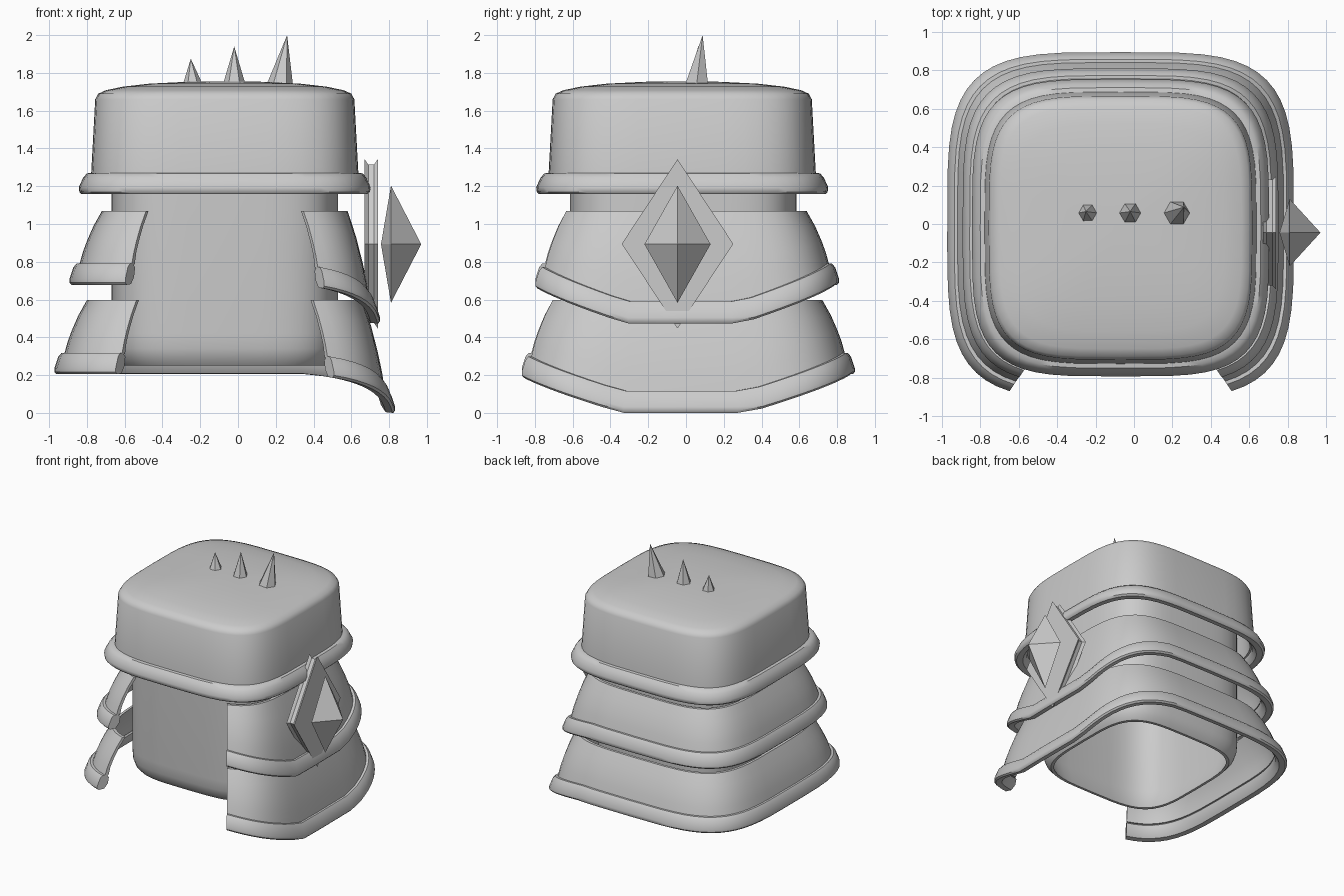
import bpy, bmesh, math
from mathutils import Vector

if "Cube" in bpy.data.objects:
    bpy.data.objects.remove(bpy.data.objects["Cube"])

grey = bpy.data.materials.new("plain_grey")
grey.diffuse_color = (0.6, 0.6, 0.6, 1)
grey.use_nodes = True
grey.node_tree.nodes["Principled BSDF"].inputs["Base Color"].default_value = grey.diffuse_color


def finish(name, bm, smooth=True):
    bmesh.ops.remove_doubles(bm, verts=bm.verts, dist=0.0005)
    bmesh.ops.recalc_face_normals(bm, faces=bm.faces)
    me = bpy.data.meshes.new(name)
    bm.to_mesh(me)
    bm.free()
    ob = bpy.data.objects.new(name, me)
    bpy.context.collection.objects.link(ob)
    me.materials.append(grey)
    if smooth:
        bpy.ops.object.select_all(action='DESELECT')
        ob.select_set(True)
        bpy.context.view_layer.objects.active = ob
        bpy.ops.object.shade_smooth_by_angle(angle=math.radians(40))
    return ob


def unit(a):
    """Point on a rounded square (superellipse)."""
    c, s = math.cos(a), math.sin(a)
    return (math.copysign(abs(c) ** 0.5, c), math.copysign(abs(s) ** 0.5, s))


def sweep(name, profile, cy, start=0, end=360, segs=56, closed=True, dip=None):
    """Sweep a (half width, z) profile round the rounded square."""
    full = end - start >= 360
    n = segs if full else segs + 1
    bm = bmesh.new()
    rings = []
    for i in range(n):
        u, v = unit(math.radians(start + (end - start) * i / segs))
        rings.append([bm.verts.new((-0.07 + r * u, cy + r * v,
                                    z - (dip(u, v, z) if dip else 0)))
                      for r, z in profile])
    m = len(profile)
    for i in range(n if full else n - 1):
        a, b = rings[i], rings[(i + 1) % n]
        for j in range(m if closed else m - 1):
            k = (j + 1) % m
            bm.faces.new((a[j], b[j], b[k], a[k]))
    if not full:
        bm.faces.new(rings[0])
        bm.faces.new(rings[-1])
    return finish(name, bm)


# Inner body, open underneath with a rolled-in lower edge
sweep("inner_body", [(0.60, 1.3), (0.60, 0.42), (0.595, 0.34), (0.578, 0.285),
                     (0.55, 0.25), (0.53, 0.25), (0.55, 0.30), (0.58, 0.42),
                     (0.58, 1.3)], -0.015)

# Domed cap
sweep("cap", [(0, 1.755), (0.2, 1.753), (0.4, 1.743), (0.54, 1.727), (0.63, 1.708),
              (0.67, 1.69), (0.686, 1.66), (0.71, 1.22), (0.68, 1.22),
              (0.66, 1.62), (0, 1.68)], -0.02, closed=False)
# Rolled rim of the cap
sweep("cap_rim", [(0.70, 1.272), (0.73, 1.268), (0.75, 1.245), (0.773, 1.195),
                  (0.770, 1.17), (0.758, 1.158), (0.72, 1.16), (0.695, 1.19),
                  (0.69, 1.24)], -0.02)

# Two flared skirts, open at the front and drooping on the right side
WALL = [(0.77, 0.785), (0.752, 0.85), (0.73, 0.91), (0.695, 0.99), (0.65, 1.07),
        (0.63, 1.07), (0.675, 0.99), (0.71, 0.91), (0.732, 0.85), (0.745, 0.785)]
RIM = [(0.760, 0.79), (0.785, 0.79), (0.802, 0.77), (0.822, 0.71), (0.822, 0.69),
       (0.812, 0.678), (0.775, 0.682), (0.75, 0.72), (0.742, 0.77)]
for label, dr, dz, cy in (("upper", 0, 0, -0.012), ("lower", 0.08, -0.473, -0.008)):
    def droop(u, v, z, top=1.07 + dz):
        if u <= 0:
            return 0
        side = min(1, max(0, (0.985 - abs(v)) / 0.61)) ** 0.8
        return 0.205 * side * min(1, (top - z) / 0.285)
    for part, prof in (("skirt", WALL), ("skirt_rim", RIM)):
        sweep(f"{label}_{part}", [(r + dr, z + dz) for r, z in prof], cy,
              -65.8, 245.8, 48, dip=droop)


# Diamond plate with a grooved edge on the right side
def diamond(bm, x, s):
    return [bm.verts.new((x, -0.045 + 0.295 * s * a, 0.895 + 0.448 * s * b))
            for a, b in ((0, 1), (1, 0), (0, -1), (-1, 0))]


bm = bmesh.new()
rows = [diamond(bm, x, s) for x, s in
        ((0.67, 1), (0.69, 0.935), (0.72, 0.935), (0.74, 1))]
for a, b in zip(rows, rows[1:]):
    for i in range(4):
        bm.faces.new((a[i], a[(i + 1) % 4], b[(i + 1) % 4], b[i]))
bm.faces.new(rows[0])
bm.faces.new(rows[-1])
finish("diamond_plate", bm, False)

# Pointed gem in front of the plate
bm = bmesh.new()
ring = [bm.verts.new((0.81, -0.045 + 0.175 * a, 0.893 + 0.31 * b))
        for a, b in ((0, 1), (1, 0), (0, -1), (-1, 0))]
for x in (0.757, 0.97):
    tip = bm.verts.new((x, -0.045, 0.893))
    for i in range(4):
        bm.faces.new((ring[i], ring[(i + 1) % 4], tip))
finish("gem", bm, False)

# Three leaning spikes on top
for name, x, r, tip in (("small_spike", -0.24, 0.05, (-0.25, 0.065, 1.875)),
                        ("middle_spike", -0.02, 0.058, (-0.02, 0.065, 1.94)),
                        ("large_spike", 0.222, 0.068, (0.26, 0.088, 2.0))):
    bm = bmesh.new()
    base = [bm.verts.new((x + r * math.cos(i * math.pi / 3),
                          0.057 + r * math.sin(i * math.pi / 3), 1.745))
            for i in range(6)]
    top = bm.verts.new(Vector(tip))
    for i in range(6):
        bm.faces.new((base[i], base[(i + 1) % 6], top))
    bm.faces.new(base)
    finish(name, bm, False)
